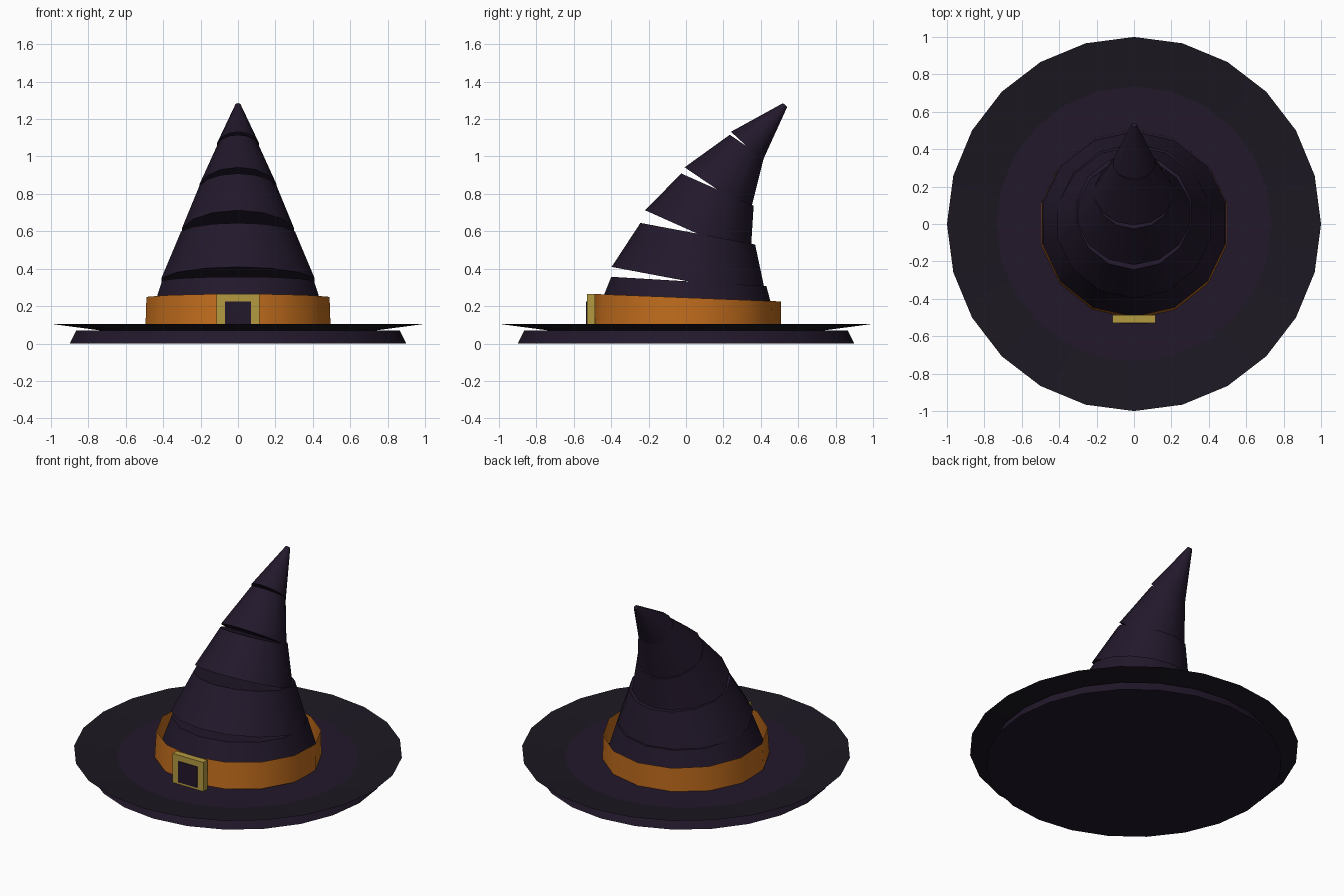
import bpy, bmesh, math
from mathutils import Matrix, Vector

if "Cube" in bpy.data.objects:
    bpy.data.objects.remove(bpy.data.objects["Cube"])


def material(name, rgb):
    m = bpy.data.materials.new(name)
    m.diffuse_color = (*rgb, 1)
    m.use_nodes = True
    m.node_tree.nodes["Principled BSDF"].inputs["Base Color"].default_value = m.diffuse_color
    return m


CLOTH = material("dark_cloth", (0.016, 0.009, 0.024))
EDGE = material("edge_cloth", (0.012, 0.009, 0.016))
ORANGE = material("orange_band", (0.53, 0.15, 0.012))
GOLD = material("gold", (0.45, 0.32, 0.05))


def finish(bm, name, mat, smooth=True):
    mesh = bpy.data.meshes.new(name)
    bm.to_mesh(mesh)
    bm.free()
    ob = bpy.data.objects.new(name, mesh)
    bpy.context.collection.objects.link(ob)
    mesh.materials.append(mat)
    if smooth:
        bpy.ops.object.select_all(action='DESELECT')
        ob.select_set(True)
        bpy.context.view_layer.objects.active = ob
        bpy.ops.object.shade_smooth_by_angle(angle=math.radians(32))
    return ob


def frustum(name, a, b, r1, r2, sides, mat, capped=True):
    """Tapered tube between two (y, z) points, leaning in the y-z plane."""
    dy, dz = b[0] - a[0], b[1] - a[1]
    mid = Vector((0, (a[0] + b[0]) / 2, (a[1] + b[1]) / 2))
    mat4 = Matrix.Translation(mid) @ Matrix.Rotation(-math.atan2(dy, dz), 4, 'X')
    bm = bmesh.new()
    bmesh.ops.create_cone(bm, cap_ends=capped, segments=sides, radius1=r1,
                          radius2=r2, depth=math.hypot(dy, dz), matrix=mat4)
    return finish(bm, name, mat)


def box(name, centre, size, mat):
    bm = bmesh.new()
    bmesh.ops.create_cube(bm, size=1, matrix=Matrix.Translation(centre) @ Matrix.Diagonal((*size, 1)))
    return finish(bm, name, mat, smooth=False)


# Brim: flat slab plus upturned open rim
frustum("brim", (0, 0), (0, 0.07), 0.9, 0.865, 24, CLOTH)
frustum("brim_edge", (0, 0.068), (0, 0.105), 0.72, 1.0, 24, EDGE, capped=False)

# Crown: stacked sections, each leaning further back
path = [(0.0, 0.08), (0.015, 0.332), (0.063, 0.587), (0.168, 0.823), (0.325, 1.054), (0.53, 1.275)]
radii = [(0.5, 0.415), (0.42, 0.312), (0.308, 0.212), (0.212, 0.11), (0.115, 0.015)]
for i, (r1, r2) in enumerate(radii):
    frustum(f"crown_section_{i + 1}", path[i], path[i + 1], r1, r2, 14, CLOTH)

# Hat band: open sleeve, slightly tilted
frustum("hat_band", (0, 0.07), (0.007, 0.245), 0.508, 0.502, 14, ORANGE, capped=False)

# Buckle: gold plate with a dark centre
box("buckle", (0, -0.508, 0.155), (0.228, 0.044, 0.22), GOLD)
box("buckle_centre", (0, -0.522, 0.155), (0.14, 0.026, 0.14), CLOTH)
